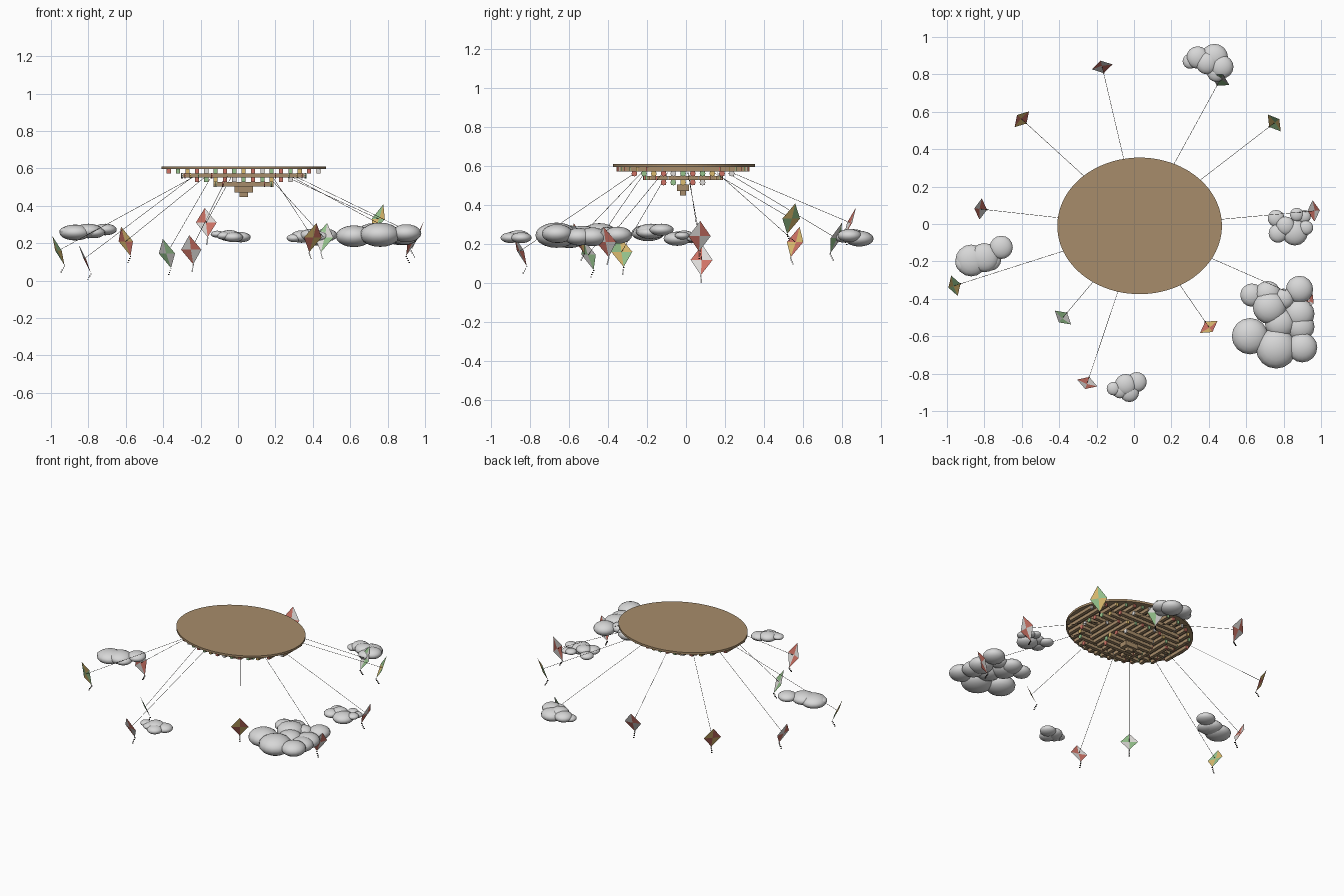
import bpy, bmesh, math
from mathutils import Vector, Matrix

if "Cube" in bpy.data.objects:
    bpy.data.objects.remove(bpy.data.objects["Cube"])

CX, CY = 0.03, -0.015          # centre of the canopy


def material(name, rgb):
    m = bpy.data.materials.new(name)
    m.diffuse_color = (*rgb, 1)
    m.use_nodes = True
    m.node_tree.nodes["Principled BSDF"].inputs["Base Color"].default_value = m.diffuse_color
    return m


WOOD = material("warm wood", (0.39, 0.265, 0.145))
CLOUD = material("cloud grey", (0.68, 0.68, 0.68))
RED = material("coral red", (0.62, 0.17, 0.13))
GREEN = material("leaf green", (0.31, 0.56, 0.27))
YELLOW = material("golden yellow", (0.72, 0.50, 0.16))
WHITE = material("paper white", (0.72, 0.70, 0.68))
DARK = material("dark cord", (0.03, 0.025, 0.02))


def finish(name, bm, mats, smooth=False):
    me = bpy.data.meshes.new(name)
    bm.to_mesh(me)
    bm.free()
    for m in mats:
        me.materials.append(m)
    ob = bpy.data.objects.new(name, me)
    bpy.context.collection.objects.link(ob)
    if smooth:
        for p in me.polygons:
            p.use_smooth = True
    return ob


def add_box(bm, centre, size, mat=0):
    r = bmesh.ops.create_cube(bm, size=1, matrix=Matrix.Translation(centre) @ Matrix.Diagonal((*size, 1)))
    for f in {f for v in r["verts"] for f in v.link_faces}:
        f.material_index = mat


def add_rod(bm, a, b, radius, sides, mat=0):
    a, b = Vector(a), Vector(b)
    d = b - a
    mtx = Matrix.Translation((a + b) / 2) @ d.to_track_quat("Z", "Y").to_matrix().to_4x4()
    r = bmesh.ops.create_cone(bm, cap_ends=True, segments=sides, radius1=radius,
                              radius2=radius, depth=d.length, matrix=mtx)
    for f in {f for v in r["verts"] for f in v.link_faces}:
        f.material_index = mat


# Oval canopy board
bm = bmesh.new()
bmesh.ops.create_cone(bm, cap_ends=True, segments=96, radius1=1, radius2=1, depth=1,
                      matrix=Matrix.Translation((CX, CY + 0.005, 0.603)) @ Matrix.Diagonal((0.44, 0.365, 0.015, 1)))
finish("canopy_board", bm, [WOOD])

# Crossed bracket beams in shrinking tiers, with painted ends
# each tier: bottom, top, beam axis, half size in x, half size in y
tiers = [(0.573, 0.597, 1, 0.40, 0.335), (0.550, 0.573, 0, 0.33, 0.27),
         (0.528, 0.550, 1, 0.25, 0.20), (0.503, 0.528, 0, 0.155, 0.12)]
caps = [RED, GREEN, YELLOW, RED, WHITE, GREEN]
STEP = 0.05
for n, (z0, z1, axis, hx, hy) in enumerate(tiers):
    bm = bmesh.new()
    along, across = (hx, hy) if axis == 0 else (hy, hx)
    count = int(across / STEP)
    zc = (z0 + z1) / 2
    for i in range(-count, count + 1):
        o = i * STEP
        half = max(0.04, along * math.sqrt(1 - (o / (across + 0.02)) ** 2))
        colour = 1 + (i + count) % len(caps)
        if axis == 0:
            add_box(bm, (CX, CY + o, zc), (2 * half, 0.024, z1 - z0))
            for s in (-1, 1):
                x = CX + s * half
                add_rod(bm, (x, CY + o, zc), (x + s * 0.006, CY + o, zc), 0.015, 8, colour)
        else:
            add_box(bm, (CX + o, CY, zc), (0.022, 2 * half, z1 - z0))
            for s in (-1, 1):
                add_box(bm, (CX + o, CY + s * (half + 0.003), zc), (0.017, 0.006, z1 - z0), colour)
    finish(f"beam_tier_{n + 1}", bm, [WOOD] + caps)

# Stepped boss at the centre
bm = bmesh.new()
add_box(bm, (CX, CY, 0.488), (0.10, 0.06, 0.034))
add_box(bm, (CX, CY, 0.461), (0.045, 0.03, 0.026))
finish("centre_boss", bm, [WOOD])

# Kites: position and two panel colours
kites = [(-0.17, 0.84, 0.31, RED, WHITE), (-0.60, 0.56, 0.21, RED, YELLOW),
         (-0.82, 0.08, 0.118, RED, WHITE), (-0.96, -0.33, 0.16, GREEN, YELLOW),
         (-0.38, -0.50, 0.145, GREEN, WHITE), (-0.25, -0.85, 0.165, RED, WHITE),
         (0.40, -0.55, 0.23, RED, YELLOW), (0.93, -0.41, 0.21, RED, WHITE),
         (0.96, 0.07, 0.24, RED, WHITE), (0.75, 0.54, 0.33, GREEN, YELLOW),
         (0.46, 0.77, 0.23, GREEN, WHITE)]
for n, (x, y, z, c1, c2) in enumerate(kites):
    c = Vector((x, y, z))
    out = Vector((x - CX, y - CY, 0)).normalized()
    side = Vector((-out.y, out.x, 0))
    up = (out * 0.40 + Vector((0, 0, 0.917))).normalized()
    # Four panels meeting at a slightly raised centre
    bm = bmesh.new()
    mid = bm.verts.new(c + out * 0.006)
    rim = [bm.verts.new(c + d) for d in (up * 0.085, side * 0.057, -up * 0.085, -side * 0.057)]
    for i in range(4):
        bm.faces.new((mid, rim[i], rim[(i + 1) % 4])).material_index = i % 2
    finish(f"kite_{n + 1}", bm, [c1, c2])
    # Cord to the beams, and a beaded tail
    bm = bmesh.new()
    add_rod(bm, c, Vector((CX, CY, 0.565)) + out * 0.26, 0.0011, 5)
    foot = c - up * 0.085
    for k in range(4):
        p = foot + out * 0.006 * k - Vector((0, 0, 0.004 + 0.0105 * k))
        add_box(bm, p, (0.007, 0.007, 0.005))
    finish(f"kite_cord_{n + 1}", bm, [DARK])

# Clouds: height, flattening, then puffs as (x, y, radius)
clouds = [
    (0.235, 0.55, [(0.43, 0.89, 0.073), (0.34, 0.89, 0.06), (0.47, 0.84, 0.062), (0.30, 0.87, 0.04), (0.44, 0.81, 0.05), (0.39, 0.86, 0.06)]),
    (0.235, 0.52, [(0.76, 0.03, 0.045), (0.87, 0.05, 0.036), (0.92, -0.02, 0.038), (0.86, -0.045, 0.07), (0.77, -0.05, 0.05), (0.81, -0.01, 0.05), (0.91, 0.04, 0.035)]),
    (0.245, 0.60, [(0.62, -0.60, 0.097), (0.76, -0.665, 0.108), (0.90, -0.66, 0.08), (0.885, -0.48, 0.08), (0.885, -0.35, 0.073), (0.725, -0.445, 0.09), (0.63, -0.38, 0.062), (0.715, -0.375, 0.07), (0.80, -0.40, 0.055), (0.89, -0.55, 0.075), (0.78, -0.53, 0.08)]),
    (0.265, 0.50, [(-0.87, -0.195, 0.085), (-0.80, -0.18, 0.078), (-0.71, -0.125, 0.062), (-0.77, -0.19, 0.06), (-0.91, -0.21, 0.045)]),
    (0.24, 0.52, [(0.015, -0.845, 0.053), (-0.045, -0.86, 0.058), (-0.11, -0.88, 0.036), (-0.025, -0.90, 0.052), (-0.075, -0.89, 0.042)]),
]
for n, (z, flat, puffs) in enumerate(clouds):
    bm = bmesh.new()
    for i, (x, y, r) in enumerate(puffs):
        m = Matrix.Translation((x, y, z + 0.008 * (i % 3 - 1))) @ Matrix.Diagonal((1, 1, flat, 1))
        bmesh.ops.create_uvsphere(bm, u_segments=16, v_segments=10, radius=r, matrix=m)
    finish(f"cloud_{n + 1}", bm, [CLOUD], smooth=True)
